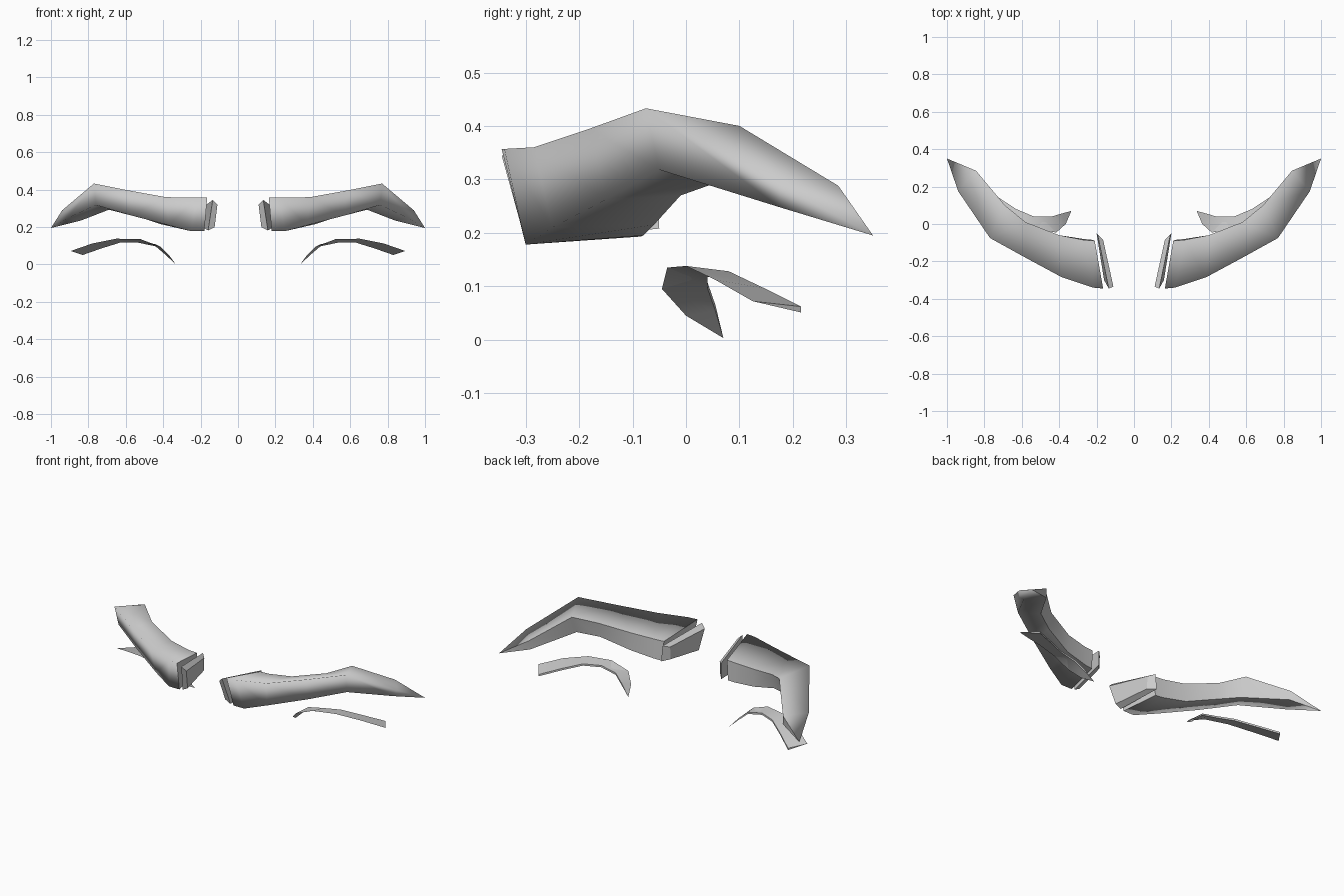
import bpy
import bmesh

default_cube = bpy.data.objects.get("Cube")
if default_cube:
    bpy.data.objects.remove(default_cube, do_unlink=True)

grey = bpy.data.materials.new("light grey")
grey.use_nodes = True
grey_value = (0.6, 0.6, 0.6, 1)
grey.diffuse_color = grey_value
grey.node_tree.nodes["Principled BSDF"].inputs["Base Color"].default_value = grey_value


def loft(name, sections, side, sharp_rails=(), smooth=True):
    """Join matching cross-sections into a closed solid, mirrored by side."""
    bm = bmesh.new()
    rings = [[bm.verts.new((side * x, y, z)) for x, y, z in section]
             for section in sections]
    count = len(rings[0])
    for ring, following in zip(rings, rings[1:]):
        for i in range(count):
            j = (i + 1) % count
            bm.faces.new((ring[i], ring[j], following[j], following[i]))
    bm.faces.new(rings[0])
    bm.faces.new(rings[-1])

    # Keep the end caps and the chosen lengthwise edges crisp
    sharp = [(ring[i], ring[(i + 1) % count])
             for ring in (rings[0], rings[-1]) for i in range(count)]
    sharp += [(ring[rail], following[rail]) for rail in sharp_rails
              for ring, following in zip(rings, rings[1:])]
    for pair in sharp:
        edge = bm.edges.get(pair)
        if edge:
            edge.smooth = False
    for face in bm.faces:
        face.smooth = smooth

    bmesh.ops.remove_doubles(bm, verts=bm.verts[:], dist=0.0005)
    bmesh.ops.recalc_face_normals(bm, faces=bm.faces[:])
    mesh = bpy.data.meshes.new(name)
    bm.to_mesh(mesh)
    bm.free()
    mesh.materials.append(grey)
    obj = bpy.data.objects.new(name, mesh)
    bpy.context.collection.objects.link(obj)
    return obj


# Brow: front top, front bottom, back bottom, back top from inner end to tip
tip = (1, .35, .195)
brow = [
    [(.165, -.345, .357), (.18, -.3, .178), (.22, -.085, .193), (.21, -.09, .31)],
    [(.22, -.34, .357), (.25, -.3, .178), (.27, -.08, .195), (.27, -.085, .31)],
    [(.385, -.285, .36), (.37, -.25, .21), (.41, -.06, .215), (.4, -.06, .32)],
    [(.58, -.18, .395), (.57, -.15, .262), (.58, -.01, .27), (.58, .01, .36)],
    [(.77, -.075, .433), (.76, -.05, .318), (.69, .055, .293), (.69, .1, .4)],
    [(.94, .175, .29), (.91, .175, .248), (.84, .28, .235), (.845, .285, .288)],
    [tip] * 4,
]

# End plate: inner face, then the wider face beside the brow
plate = [
    [(.11, -.335, .32), (.125, -.3, .2), (.165, -.09, .215), (.165, -.085, .29)],
    [(.135, -.345, .345), (.16, -.3, .182), (.2, -.05, .208), (.195, -.055, .3)],
]

# Lower lid: front and back edges of a thin curved ribbon
lid_edges = [
    ((.335, .07, .003), (.335, .07, .003)),
    ((.365, 0, .045), (.39, .055, .065)),
    ((.415, -.045, .095), (.44, .04, .108)),
    ((.52, -.035, .135), (.535, .04, .128)),
    ((.65, 0, .138), (.63, .08, .128)),
    ((.78, .055, .112), (.73, .145, .097)),
    ((.895, .125, .072), (.83, .215, .062)),
]
thickness = .011
lid = [[front, back, (back[0], back[1], max(back[2] - thickness, .003))]
       for front, back in lid_edges]

for label, side in (("left", 1), ("right", -1)):
    loft(label + "_brow", brow, side, sharp_rails=(2, 3))
    loft(label + "_brow_end_plate", plate, side, smooth=False)
    loft(label + "_lower_lid", lid, side, sharp_rails=(0, 1, 2))
